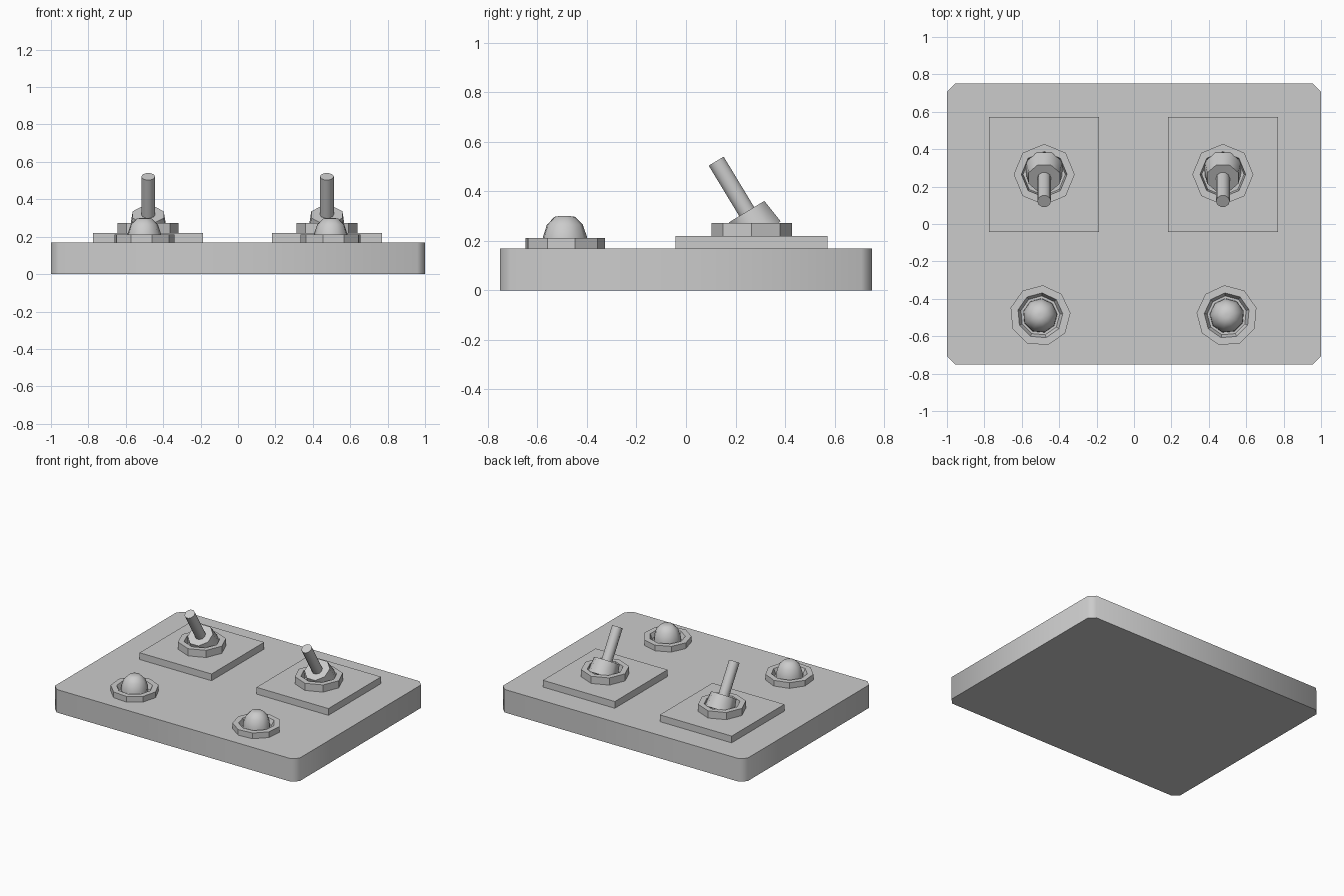
import bpy, bmesh
from math import pi, sin, cos, radians
from mathutils import Matrix, Vector

if "Cube" in bpy.data.objects:
    bpy.data.objects.remove(bpy.data.objects["Cube"])


def finish(name, bm, smooth=None, matrix=None):
    if matrix:
        bm.transform(matrix)
    bmesh.ops.recalc_face_normals(bm, faces=bm.faces)
    mesh = bpy.data.meshes.new(name)
    bm.to_mesh(mesh)
    bm.free()
    ob = bpy.data.objects.new(name, mesh)
    bpy.context.collection.objects.link(ob)
    if smooth:
        bpy.ops.object.select_all(action='DESELECT')
        ob.select_set(True)
        bpy.context.view_layer.objects.active = ob
        bpy.ops.object.shade_smooth_by_angle(angle=radians(smooth))
    return ob


def prism(name, outline, z0, z1, smooth=None):
    bm = bmesh.new()
    face = bm.faces.new([bm.verts.new((x, y, z0)) for x, y in outline])
    ext = bmesh.ops.extrude_face_region(bm, geom=[face], use_keep_orig=True)
    top = [v for v in ext['geom'] if isinstance(v, bmesh.types.BMVert)]
    bmesh.ops.translate(bm, verts=top, vec=(0, 0, z1 - z0))
    return finish(name, bm, smooth)


def lathe(name, profile, sides, matrix, start=0.0, closed=False, smooth=None):
    """Turn (radius, z) points about z; open profiles get end caps."""
    bm = bmesh.new()
    rings = [[bm.verts.new((r * cos(start + 2 * pi * i / sides),
                            r * sin(start + 2 * pi * i / sides), z))
              for i in range(sides)] for r, z in profile]
    pairs = list(zip(rings, rings[1:]))
    if closed:
        pairs.append((rings[-1], rings[0]))
    else:
        bm.faces.new(rings[0])
        bm.faces.new(rings[-1])
    for a, b in pairs:
        for i in range(sides):
            j = (i + 1) % sides
            bm.faces.new((a[i], a[j], b[j], b[i]))
    return finish(name, bm, smooth, matrix)


# Base slab with clipped corners
c = 0.042
prism("base", [(-1 + c, -.75), (1 - c, -.75), (1, -.75 + c), (1, .75 - c),
               (1 - c, .75), (-1 + c, .75), (-1, .75 - c), (-1, -.75 + c)],
      0, 0.17, smooth=50)

# Lever axis leans towards the front
tilt = Vector((0, -0.52, 0.86)).to_track_quat('Z', 'Y').to_matrix().to_4x4()

for side, x in (("left", -0.48), ("right", 0.475)):
    # Square mounting plate
    prism(side + "_switch_plate",
          [(x - .294, -.043), (x + .294, -.043), (x + .294, .572), (x - .294, .572)],
          0.165, 0.22)
    # Eight-sided nut, open in the middle
    lathe(side + "_switch_nut", [(.163, .215), (.163, .273), (.122, .273), (.112, .215)],
          8, Matrix.Translation((x, .265, 0)), closed=True)
    # Tilted collar and lever
    pivot = Matrix.Translation((x, .245, .318)) @ tilt
    lathe(side + "_switch_collar", [(.105, -.105), (.09, 0)], 8, pivot,
          start=pi / 8, smooth=50)
    lathe(side + "_switch_lever", [(.037, -.03), (.037, .238)], 10, pivot, smooth=50)

for side, x, s in (("left", -0.502, 1), ("right", 0.497, -1)):
    place = Matrix.Translation((x, -.49, 0))
    start = pi / 2 - s * radians(5)
    # Nine-sided bezel ring
    lathe(side + "_lamp_bezel", [(.163, .165), (.163, .212), (.122, .212), (.105, .175)],
          9, place, start=start, closed=True)
    lathe(side + "_lamp_seat", [(.11, .165), (.11, .177)], 9, place, start=start)
    # Faceted dome
    lathe(side + "_lamp_dome", [(.093, .17), (.091, .215), (.074, .265), (.042, .297), (.012, .301)],
          9, place, start=start, smooth=60)
